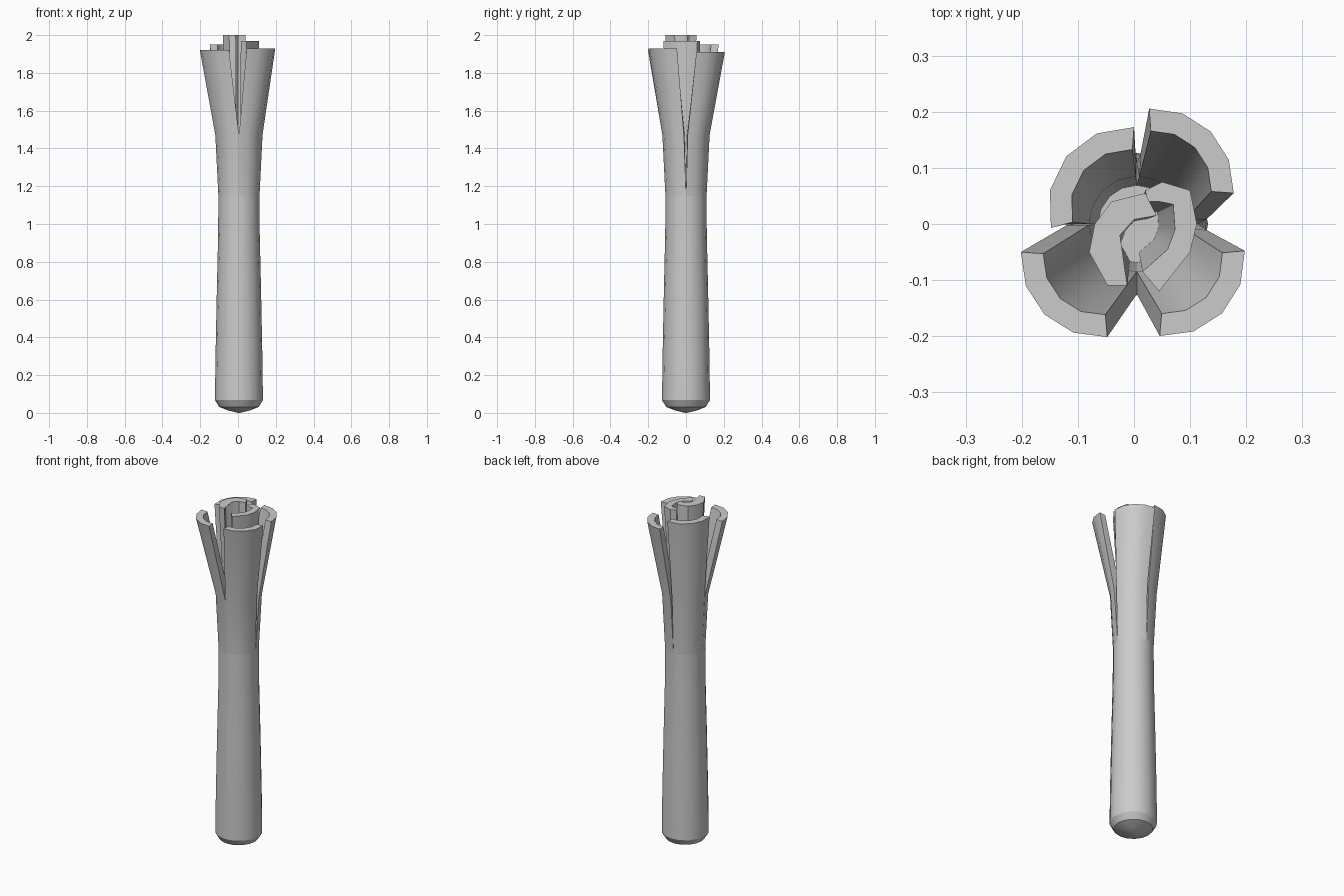
import bpy, bmesh
from math import cos, sin, radians, pi

cube = bpy.data.objects.get("Cube")
if cube:
    bpy.data.objects.remove(cube, do_unlink=True)

grey = bpy.data.materials.new("plain grey")
grey.use_nodes = True
grey.diffuse_color = (0.6, 0.6, 0.6, 1)
grey.node_tree.nodes["Principled BSDF"].inputs["Base Color"].default_value = (0.6, 0.6, 0.6, 1)

AXIS = (0.005, 0.0)
SPLIT_Z, BEND_Z = 1.15, 1.47


def arc(center, radius, a0, a1, steps=4):
    angles = [radians(a0 + (a1 - a0) * i / steps) for i in range(steps + 1)]
    return [(center[0] + radius * cos(a), center[1] + radius * sin(a)) for a in angles]


def loft(name, sections):
    """Bridge closed outlines, given as (points, z), and cap both ends."""
    bm = bmesh.new()
    rings = [[bm.verts.new((x, y, z)) for x, y in pts] for pts, z in sections]
    n = len(rings[0])
    for low, high in zip(rings, rings[1:]):
        for i in range(n):
            j = (i + 1) % n
            bm.faces.new((low[i], low[j], high[j], high[i]))
    caps = [bm.faces.new(rings[0][::-1]), bm.faces.new(rings[-1])]
    bmesh.ops.triangulate(bm, faces=caps)
    bmesh.ops.recalc_face_normals(bm, faces=bm.faces)
    mesh = bpy.data.meshes.new(name)
    bm.to_mesh(mesh)
    bm.free()
    obj = bpy.data.objects.new(name, mesh)
    bpy.context.collection.objects.link(obj)
    mesh.materials.append(grey)
    bpy.ops.object.select_all(action='DESELECT')
    bpy.context.view_layer.objects.active = obj
    obj.select_set(True)
    bpy.ops.object.shade_smooth_by_angle(angle=radians(30))
    return obj


def band(center, radius, a0, a1, thick):
    return arc(center, radius, a0, a1) + arc(center, radius - thick, a0, a1)[::-1]


# Stalk with a rounded root end
profile = [(0.004, 0.0), (0.06, 0.014), (0.105, 0.032), (0.127, 0.068), (0.124, 0.3),
           (0.117, 0.65), (0.11, 0.95), (0.109, SPLIT_Z)]
loft("stalk", [(arc(AXIS, r, 0, 360, 16)[:-1], z) for r, z in profile])

# Outer leaves: name, base start angle, bend angles, tip centre, radius, angles, height
leaves = [
    ("leaf_front_right", 180, (181, 270), (-0.06, -0.06), 0.142, (176, 275), 1.92),
    ("leaf_front_left", 270, (270, 355), (0.058, -0.06), 0.14, (265, 365), 1.93),
    ("leaf_back_left", 0, (4, 87), (0.037, 0.065), 0.141, (-4, 94), 1.91),
    ("leaf_back_right", 90, (91, 180), (-0.01, 0.03), 0.143, (86, 195), 1.95),
]
for name, base, bend, center, radius, tip, top in leaves:
    loft(name, [
        (band(AXIS, 0.109, base, base + 90, 0.04), SPLIT_Z),
        (band(AXIS, 0.125, *bend, 0.04), BEND_Z),
        (band(center, radius, *tip, 0.04), top),
    ])

# Curled inner leaves, narrowing downwards
curl_left = [(0.02, 0.06), (0.05, 0.075), (0.1, 0.06), (0.112, 0.0), (0.1, -0.05), (0.045, -0.12),
             (0.015, -0.085), (0.06, -0.045), (0.073, -0.01), (0.07, 0.035), (0.045, 0.04), (0.025, 0.04)]
curl_right = [(0.02, 0.055), (-0.04, 0.04), (-0.07, 0.0), (-0.08, -0.05), (-0.047, -0.11),
              (-0.012, -0.11), (-0.04, -0.06), (-0.025, -0.02), (0.0, 0.008), (0.04, 0.015)]
for name, outline, top in (("curl_left", curl_left, 1.97), ("curl_right", curl_right, 2.0)):
    shrunk = [(x * 0.6, y * 0.6) for x, y in outline]
    loft(name, [(shrunk, SPLIT_Z), (outline, top)])
